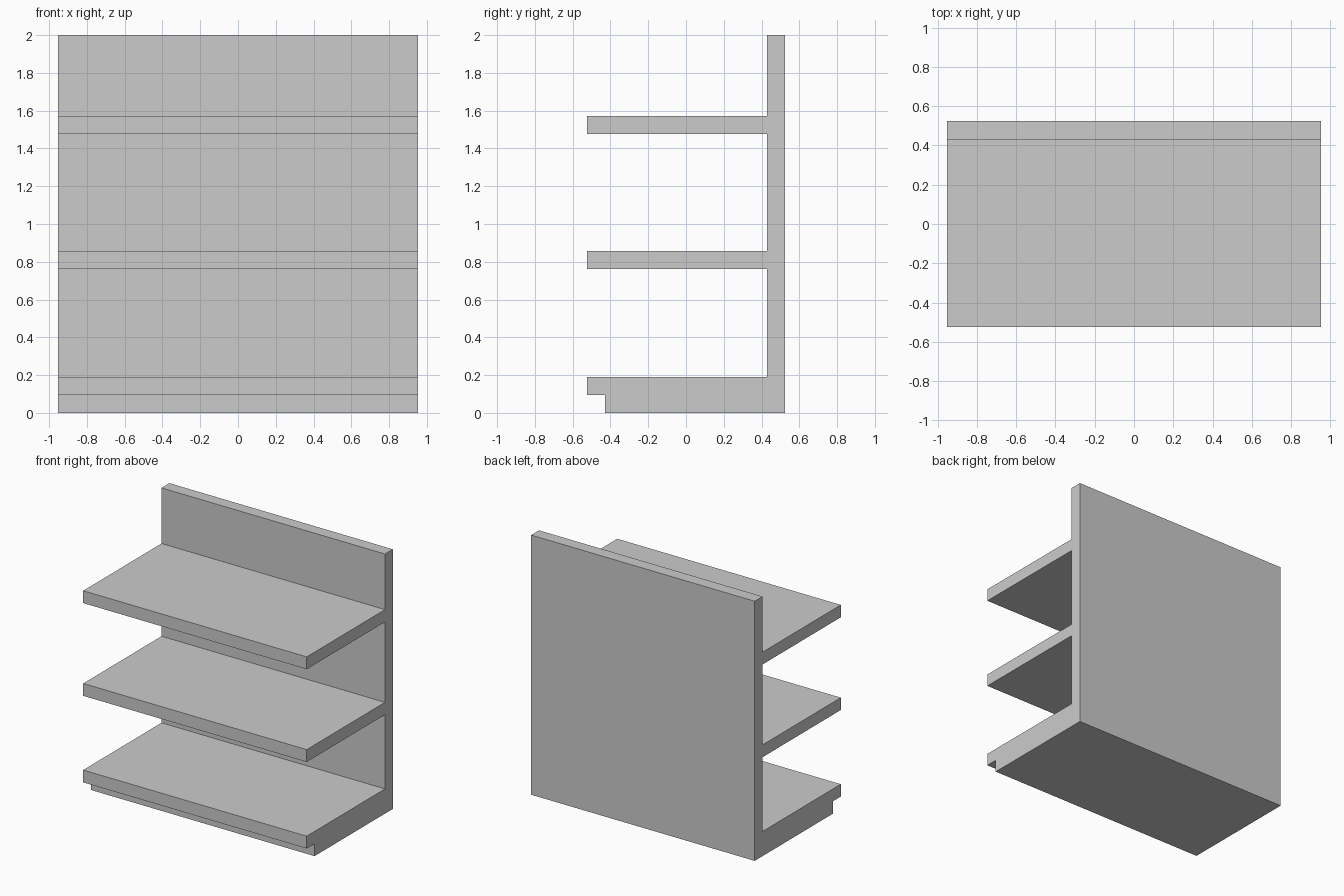
import bpy, bmesh

if "Cube" in bpy.data.objects:
    bpy.data.objects.remove(bpy.data.objects["Cube"])

U = 2 / 21           # board thickness, the module for every size
HALF_W = 10 * U      # half width
FRONT, BACK = -5.5 * U, 5.5 * U
PANEL = BACK - U     # front face of the back panel

# Side profile (y, z): plinth, bottom shelf, then the upper shelves
profile = [(BACK, 0), (BACK, 21 * U), (PANEL, 21 * U)]
for top in (16.5, 9):
    profile += [(PANEL, top * U), (FRONT, top * U),
                (FRONT, (top - 1) * U), (PANEL, (top - 1) * U)]
profile += [(PANEL, 2 * U), (FRONT, 2 * U), (FRONT, U),
            (FRONT + U, U), (FRONT + U, 0)]

# Extrude the profile across the full width
bm = bmesh.new()
side = bm.faces.new([bm.verts.new((-HALF_W, y, z)) for y, z in profile])
ext = bmesh.ops.extrude_face_region(bm, geom=[side], use_keep_orig=True)
moved = [g for g in ext["geom"] if isinstance(g, bmesh.types.BMVert)]
bmesh.ops.translate(bm, verts=moved, vec=(2 * HALF_W, 0, 0))
bmesh.ops.recalc_face_normals(bm, faces=bm.faces)

mesh = bpy.data.meshes.new("shelf_unit")
bm.to_mesh(mesh)
bm.free()
bpy.context.collection.objects.link(bpy.data.objects.new("shelf_unit", mesh))
